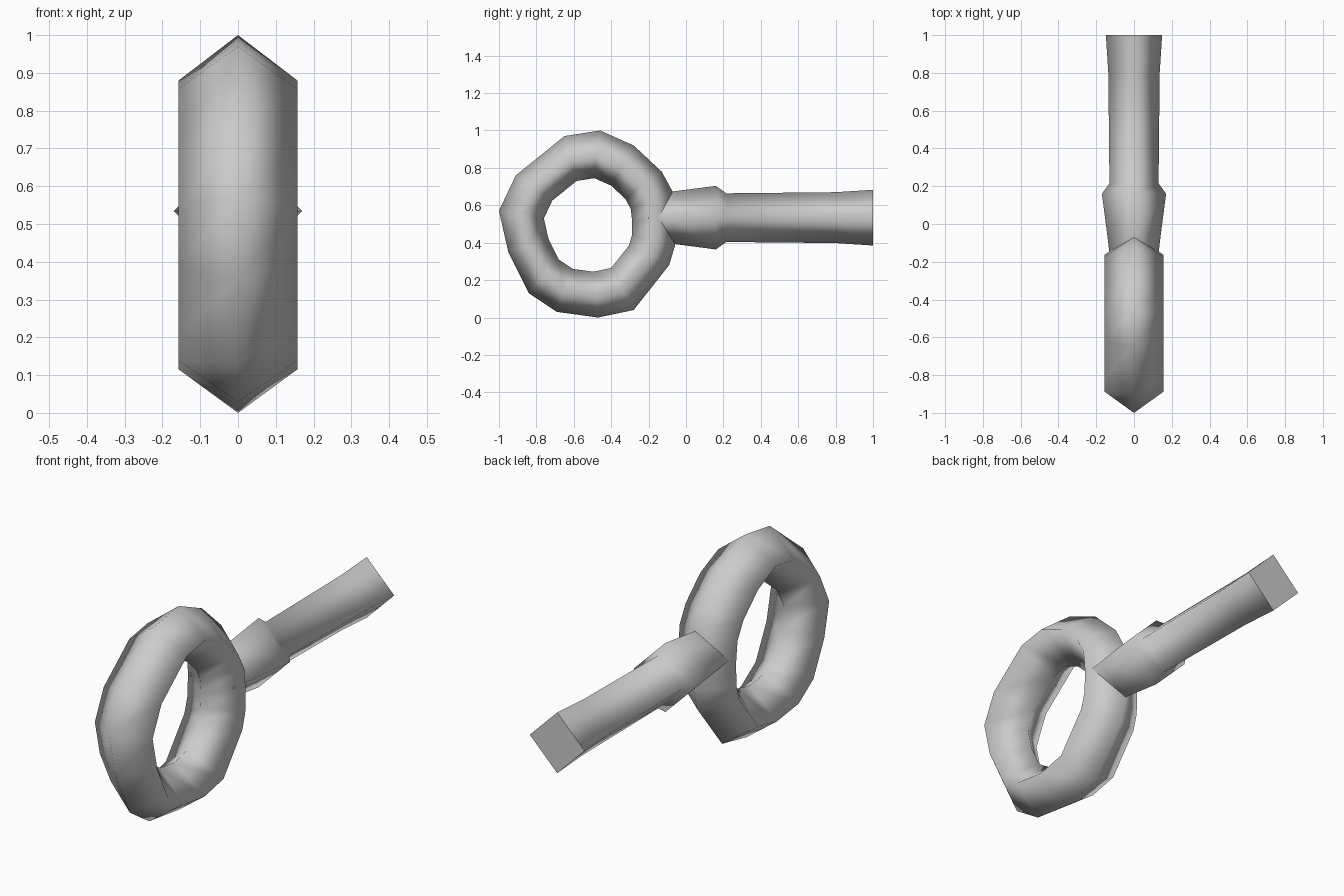
import bpy
import bmesh
from mathutils import Vector

if "Cube" in bpy.data.objects:
    bpy.data.objects.remove(bpy.data.objects["Cube"], do_unlink=True)

grey = bpy.data.materials.new("plain_grey")
grey.use_nodes = True
colour = (0.6, 0.6, 0.6, 1)
grey.diffuse_color = colour
grey.node_tree.nodes["Principled BSDF"].inputs["Base Color"].default_value = colour


def skin(name, rings, closed):
    """Join a row of vertex rings into one smooth mesh, capped unless closed."""
    bm = bmesh.new()
    loops = [[bm.verts.new(p) for p in ring] for ring in rings]
    pairs = list(zip(loops, loops[1:]))
    if closed:
        pairs.append((loops[-1], loops[0]))
    for a, b in pairs:
        n = len(a)
        for i in range(n):
            j = (i + 1) % n
            bm.faces.new((a[i], a[j], b[j], b[i]))
    caps = [] if closed else [bm.faces.new(loops[0]), bm.faces.new(loops[-1])]
    bmesh.ops.recalc_face_normals(bm, faces=bm.faces)
    for face in bm.faces:
        face.smooth = True
    for cap in caps:
        for edge in cap.edges:
            edge.smooth = False
    mesh = bpy.data.meshes.new(name)
    bm.to_mesh(mesh)
    bm.free()
    mesh.materials.append(grey)
    obj = bpy.data.objects.new(name, mesh)
    bpy.context.collection.objects.link(obj)
    return obj


# Ring: slightly uneven outline with a diamond cross-section
outline = [(-0.46, 1.0), (-0.28, 0.92), (-0.13, 0.78), (-0.07, 0.67),
           (-0.055, 0.53), (-0.06, 0.38), (-0.09, 0.28), (-0.28, 0.04),
           (-0.47, 0.0), (-0.69, 0.03), (-0.84, 0.13), (-0.95, 0.35),
           (-1.0, 0.57), (-0.91, 0.76), (-0.65, 0.97)]
centre = Vector((0, -0.52, 0.49))
half_width = 0.157
rings = []
for y, z in outline:
    spoke = Vector((0, y, z)) - centre
    side = Vector((half_width, 0, 0))
    middle = centre + spoke * 0.765
    rings.append([centre + spoke, middle + side, centre + spoke * 0.5, middle - side])
skin("ring_frame", rings, True)

# Handle: diamond section with a flared collar and end (y, half size)
profile = [(-0.2, 0.125), (-0.07, 0.14), (0.16, 0.17), (0.215, 0.13),
           (0.8, 0.136), (1.0, 0.149)]
axis_z = 0.534
skin("handle", [[(0, y, axis_z + r), (r, y, axis_z), (0, y, axis_z - r), (-r, y, axis_z)]
                for y, r in profile], False)
